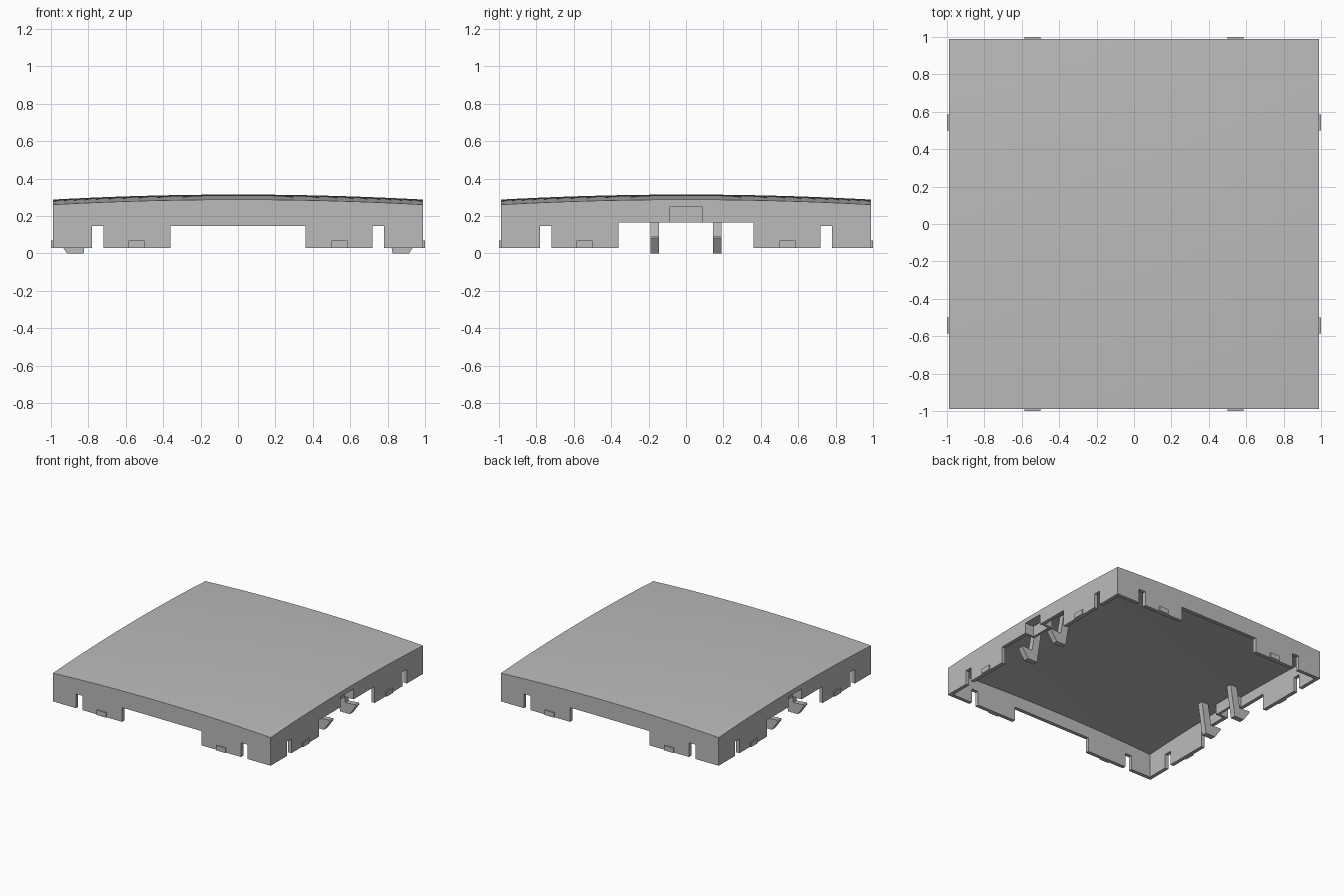
import bpy, bmesh
from mathutils import Matrix

HALF, WALL, FLOOR = 0.99, 0.03, 0.03

cube = bpy.data.objects.get("Cube")
if cube:
    bpy.data.objects.remove(cube, do_unlink=True)

grey = bpy.data.materials.new("light_grey_plastic")
grey.use_nodes = True
grey.diffuse_color = (0.5, 0.5, 0.5, 1)
grey.node_tree.nodes["Principled BSDF"].inputs["Base Color"].default_value = (0.5, 0.5, 0.5, 1)


def finish(name, bm):
    bmesh.ops.recalc_face_normals(bm, faces=bm.faces)
    mesh = bpy.data.meshes.new(name)
    bm.to_mesh(mesh)
    bm.free()
    mesh.materials.append(grey)
    obj = bpy.data.objects.new(name, mesh)
    bpy.context.collection.objects.link(obj)
    return obj


def add_box(bm, lo, hi):
    mid = [(a + b) / 2 for a, b in zip(lo, hi)]
    size = [b - a for a, b in zip(lo, hi)]
    bmesh.ops.create_cube(bm, size=1, matrix=Matrix.Translation(mid) @ Matrix.Diagonal((*size, 1)))


def domed_block(name, half, bottom, crown):
    """Square block with a flat base and a shallow domed top."""
    bm = bmesh.new()
    bmesh.ops.create_grid(bm, x_segments=24, y_segments=24, size=half)
    rim = [e for e in bm.edges if e.is_boundary]
    for v in bm.verts:
        v.co.z = crown - 0.0275 * (v.co.x ** 2 + v.co.y ** 2)
    skirt = bmesh.ops.extrude_edge_only(bm, edges=rim)["geom"]
    for v in skirt:
        if isinstance(v, bmesh.types.BMVert):
            v.co.z = bottom
    bmesh.ops.contextual_create(bm, geom=[e for e in skirt if isinstance(e, bmesh.types.BMEdge) and e.is_boundary])
    return finish(name, bm)


def cut(target, cutter):
    cutter.hide_render = True
    mod = target.modifiers.new("cut", "BOOLEAN")
    mod.operation, mod.solver, mod.object = "DIFFERENCE", "EXACT", cutter
    bpy.context.view_layer.objects.active = target
    bpy.ops.object.modifier_apply(modifier=mod.name)
    bpy.data.objects.remove(cutter, do_unlink=True)


# Hollow domed cover
cover = domed_block("domed_cover", HALF, FLOOR, 0.315)
cut(cover, domed_block("hollow", HALF - WALL, -0.1, 0.275))

# Wide gaps, narrow slots and latch windows in the walls
for s in (-1, 1):
    bm = bmesh.new()
    outer, inner = sorted((s * 1.1, s * 0.94)), 0.36
    add_box(bm, (-inner, outer[0], -0.1), (inner, outer[1], 0.147))
    for t in (-1, 1):
        a, b = sorted((t * 0.72, t * 0.78))
        add_box(bm, (a, outer[0], -0.1), (b, outer[1], 0.147))
    cut(cover, finish("front_back_gaps", bm))

    bm = bmesh.new()
    add_box(bm, (outer[0], -inner, -0.1), (outer[1], inner, 0.165))
    for t in (-1, 1):
        a, b = sorted((t * 0.72, t * 0.78))
        add_box(bm, (outer[0], a, -0.1), (outer[1], b, 0.147))
    cut(cover, finish("side_gaps", bm))

    bm = bmesh.new()
    a, b = sorted((s * 0.91, s * 1.1))
    add_box(bm, (a, -0.085, 0.1), (b, 0.085, 0.25))
    cut(cover, finish("latch_window", bm))

bpy.ops.object.select_all(action="DESELECT")
cover.select_set(True)
bpy.context.view_layer.objects.active = cover
bpy.ops.object.shade_smooth_by_angle()

# Small grip bumps low on all four walls
bm = bmesh.new()
for s in (-1, 1):
    a, b = sorted((s * 0.98, s))
    for t in (-1, 1):
        c, d = sorted((t * 0.5, t * 0.585))
        add_box(bm, (c, a, FLOOR), (d, b, 0.07))
        add_box(bm, (a, c, FLOOR), (b, d, 0.07))
finish("grip_bumps", bm)

# Pocket walls behind each latch window
for s, side in ((1, "left"), (-1, "right")):
    bm = bmesh.new()
    a, b = sorted((s * 0.89, s * 0.91))
    add_box(bm, (a, -0.105, 0.165), (b, 0.105, 0.27))
    a, b = sorted((s * 0.91, s * 0.965))
    for t in (-1, 1):
        c, d = sorted((t * 0.085, t * 0.105))
        add_box(bm, (a, c, 0.165), (b, d, 0.26))
    finish(side + "_latch_pocket", bm)

# Hooked snap arms: side profile extruded along y
PROFILE = [(0.826, 0), (0.914, 0), (0.972, 0.083), (0.965, 0.092),
           (0.875, 0.085), (0.845, 0.265), (0.785, 0.265)]
for s, side in ((1, "left"), (-1, "right")):
    for t, end in ((-1, "front"), (1, "back")):
        bm = bmesh.new()
        face = bm.faces.new([bm.verts.new((s * x, t * 0.145, z)) for x, z in PROFILE])
        new = bmesh.ops.extrude_face_region(bm, geom=[face])["geom"]
        bmesh.ops.translate(bm, vec=(0, t * 0.045, 0),
                            verts=[v for v in new if isinstance(v, bmesh.types.BMVert)])
        finish(f"{side}_{end}_snap_arm", bm)
